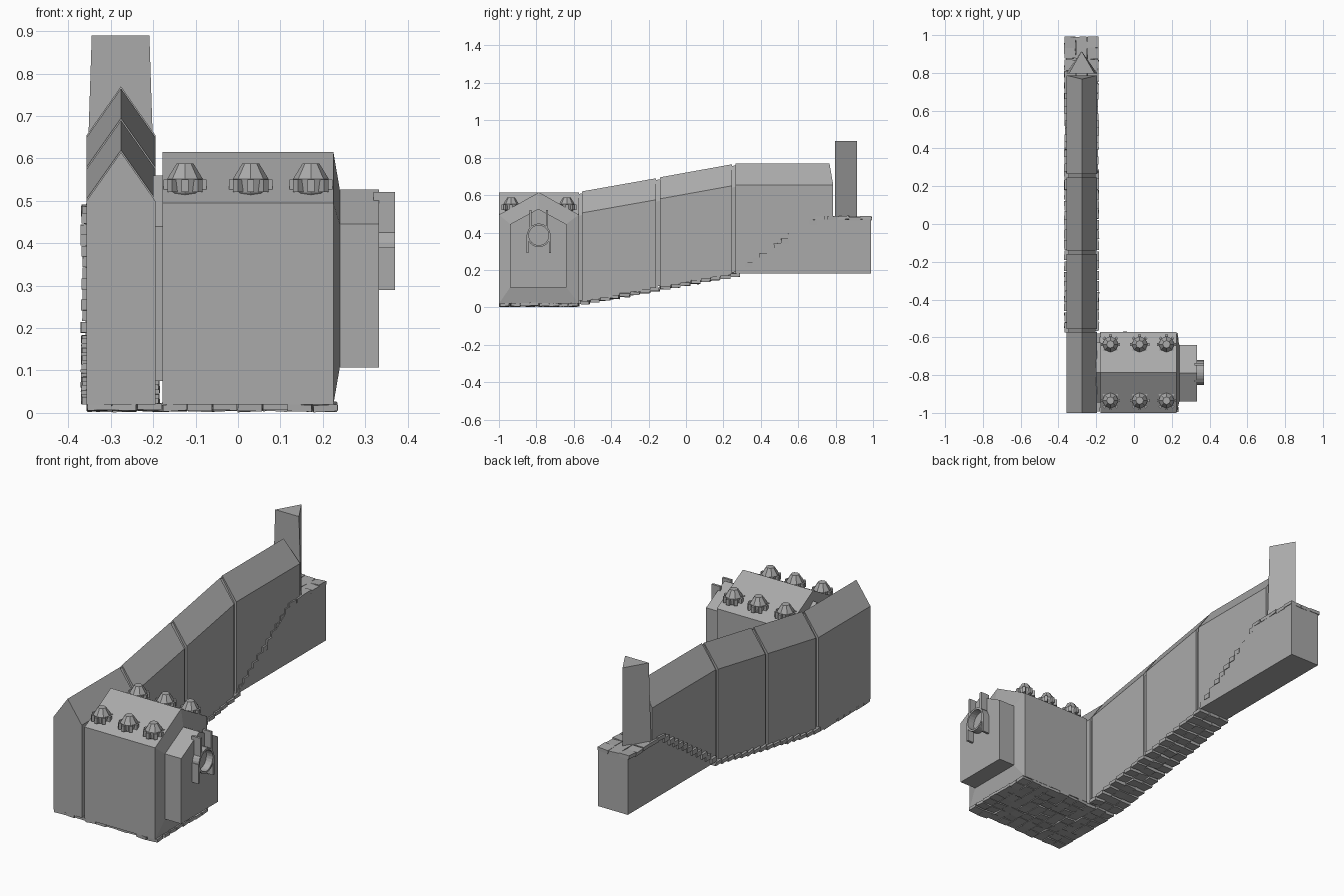
import bpy, bmesh, math, random
from mathutils import Matrix, Vector

random.seed(4)
if "Cube" in bpy.data.objects:
    bpy.data.objects.remove(bpy.data.objects["Cube"])

stone = bpy.data.materials.new("grey stone")
stone.use_nodes = True
GREY = (0.4, 0.4, 0.4, 1)
stone.diffuse_color = GREY
stone.node_tree.nodes["Principled BSDF"].inputs["Base Color"].default_value = GREY


def finish(name, bm):
    bmesh.ops.recalc_face_normals(bm, faces=bm.faces)
    me = bpy.data.meshes.new(name)
    bm.to_mesh(me)
    bm.free()
    me.materials.append(stone)
    ob = bpy.data.objects.new(name, me)
    bpy.context.collection.objects.link(ob)
    return ob


def loft(bm, rings):
    """Skin a list of equal-length point rings and cap both ends."""
    loops = [[bm.verts.new(p) for p in ring] for ring in rings]
    n = len(loops[0])
    for a, b in zip(loops, loops[1:]):
        for i in range(n):
            bm.faces.new((a[i], a[(i + 1) % n], b[(i + 1) % n], b[i]))
    bm.faces.new(loops[0])
    bm.faces.new(loops[-1])


def solid(name, rings):
    bm = bmesh.new()
    loft(bm, rings)
    return finish(name, bm)


def add_box(bm, center, size, tilt=0.0):
    m = Matrix.Translation(center)
    for axis in "XYZ":
        m = m @ Matrix.Rotation(random.uniform(-tilt, tilt), 4, axis)
    bmesh.ops.create_cube(bm, size=1, matrix=m @ Matrix.Diagonal((*size, 1)))


# House-shaped outline: two walls, two roof slopes and a flat floor
def house(lo, hi, floor, eave, ridge):
    return [(lo, floor), (hi, floor), (hi, eave), ((lo + hi) / 2, ridge), (lo, eave)]


def hall_ring(y, floor, eave, ridge, inset=0.0, lean=0.0):
    prof = house(-0.357 + inset, -0.195 - inset, floor + inset, eave - inset, ridge - inset)
    return [(x, y - lean * (z > eave + 0.01), z) for x, z in prof]


def room_ring(x, inset=0.0):
    prof = house(-1 + inset, -0.573 - inset, 0.02 + inset, 0.495 - inset, 0.615 - inset)
    return [(x, y, z) for y, z in prof]


# Hall segments climbing towards the back
SEGMENTS = [
    ("hall_corner", -1, -0.573, (0.02, 0.5, 0.615), (0.02, 0.5, 0.615), 0),
    ("hall_lower", -0.555, -0.16, (0.03, 0.505, 0.62), (0.1, 0.575, 0.69), 0),
    ("hall_upper", -0.14, 0.247, (0.105, 0.58, 0.695), (0.175, 0.65, 0.765), 0),
    ("hall_landing", 0.265, 0.787, (0.18, 0.655, 0.77), (0.18, 0.655, 0.77), 0.02),
]
for name, y0, y1, a, b, lean in SEGMENTS:
    solid(name, [hall_ring(y0, *a), hall_ring(y1, *b, lean=lean)])

# Recessed joints between the segments
for i, (s, t) in enumerate(zip(SEGMENTS, SEGMENTS[1:])):
    solid(f"hall_joint_{i + 1}", [hall_ring(s[2] - 0.005, *s[4], inset=0.01),
                                  hall_ring(t[1] + 0.005, *t[3], inset=0.01)])

# Side room, its joint with the hall, and the stepped-in end wall
solid("room_joint", [room_ring(-0.2, 0.055), room_ring(-0.17, 0.055)])
porch = house(-0.94, -0.64, 0.107, 0.445, 0.527)
solid("side_room", [room_ring(-0.178), room_ring(0.225),
                    [(0.24, y, z) for y, z in porch]])
solid("room_porch", [[(x, y, z) for y, z in porch] for x in (0.23, 0.333)])

# Round port with bars on the porch
CY, CZ = -0.787, 0.385
bm = bmesh.new()
N = 24
rings = []
for k in range(N):
    d = Vector((0, math.cos(math.tau * k / N), math.sin(math.tau * k / N)))
    rings.append([bm.verts.new(Vector((x, CY, CZ)) + d * r)
                  for x, r in ((0.32, 0.063), (0.37, 0.063), (0.37, 0.053), (0.32, 0.053))])
for k in range(N):
    a, b = rings[k], rings[(k + 1) % N]
    for j in range(4):
        bm.faces.new((a[j], a[(j + 1) % 4], b[(j + 1) % 4], b[j]))
finish("port_ring", bm)
bm = bmesh.new()
for side in (-1, 1):
    add_box(bm, (0.345, CY + side * 0.044, 0.473), (0.05, 0.012, 0.095))
    add_box(bm, (0.345, CY + side * 0.06, 0.34), (0.05, 0.012, 0.1))
finish("port_bars", bm)

# Lobed studs on the room roof
for x in (-0.125, 0.03, 0.172):
    for y in (-0.935, -0.637):
        bm = bmesh.new()
        prof = ((0.505, 0.022), (0.52, 0.036), (0.552, 0.042), (0.588, 0.02))
        loft(bm, [[(x + r * math.cos(math.tau * k / 8), y + r * math.sin(math.tau * k / 8), z)
                   for k in range(8)] for z, r in prof])
        for k in range(8):
            m = (Matrix.Translation((x, y, 0.536)) @ Matrix.Rotation(math.tau * k / 8, 4, "Z")
                 @ Matrix.Translation((0.04, 0, 0)) @ Matrix.Diagonal((0.022, 0.016, 0.03, 1)))
            bmesh.ops.create_cube(bm, size=1, matrix=m)
        finish("roof_stud", bm)

# Staircase base with its raised landing
STEPS = 11
Y0, Y1, Z0, Z1 = 0.28, 0.7, 0.19, 0.47
run, rise = (Y1 - Y0) / STEPS, (Z1 - Z0) / STEPS
side_prof = [(0.27, 0.18), (0.99, 0.18), (0.99, Z1), (Y1, Z1), (Y0, Z0)]
solid("stair_base", [[(x, y, z) for y, z in side_prof] for x in (-0.36, -0.19)])
bm = bmesh.new()
for i in range(STEPS):
    add_box(bm, (-0.279 + random.uniform(-0.003, 0.003), Y0 + run * (i + 0.5), Z0 + rise * (i + 0.5)),
            (0.18, run * 1.05, rise), 0.02)
finish("stair_treads", bm)


# Uneven paving slabs
def paving(name, xs, ys, height, slope, size, thick):
    bm = bmesh.new()
    cols, rows = xs[2], ys[2]
    for i in range(cols):
        for j in range(rows):
            x = xs[0] + (xs[1] - xs[0]) * (i + 0.5) / cols
            y = ys[0] + (ys[1] - ys[0]) * (j + 0.5) / rows
            z = height + slope * (y - ys[0]) + random.uniform(-0.002, 0.002)
            add_box(bm, (x, y + random.uniform(-0.004, 0.004), z),
                    (size[0], size[1] * random.uniform(0.9, 1.05), thick), 0.07)
    return finish(name, bm)


paving("room_paving", (-0.357, 0.235, 10), (-0.995, -0.575, 8), 0.014, 0, (0.057, 0.052), 0.016)
paving("hall_paving", (-0.37, -0.185, 3), (-0.57, 0.29, 16), 0.022, 0.182, (0.06, 0.053), 0.018)
paving("landing_paving", (-0.37, -0.187, 3), (0.69, 0.995, 5), 0.477, 0, (0.059, 0.059), 0.018)

# Three-sided pillar on the landing
solid("landing_pillar", [[(-0.277 - w, 0.797, z), (-0.277 + w, 0.797, z), (-0.277, 0.915, z)]
                         for z, w in ((0.46, 0.082), (0.89, 0.068))])
